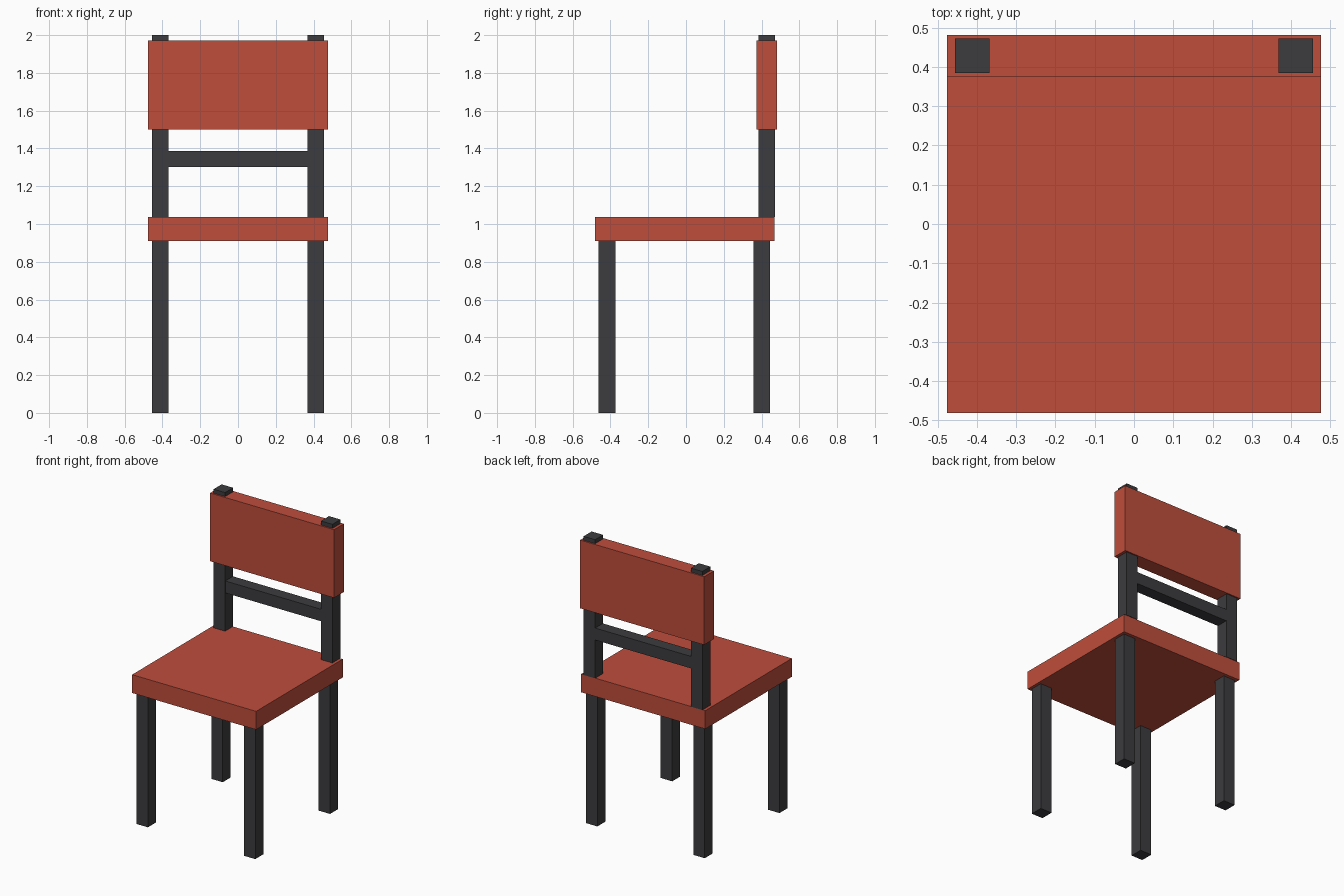
import bpy

if "Cube" in bpy.data.objects:
    bpy.data.objects.remove(bpy.data.objects["Cube"])


def material(name, color):
    mat = bpy.data.materials.new(name)
    mat.diffuse_color = color
    mat.use_nodes = True
    mat.node_tree.nodes["Principled BSDF"].inputs["Base Color"].default_value = mat.diffuse_color
    return mat


red = material("red_paint", (0.52, 0.075, 0.045, 1))
dark = material("dark_frame", (0.045, 0.045, 0.05, 1))


def box(name, x, y, z, mat):
    """Box spanning the (min, max) ranges on each axis."""
    spans = (x, y, z)
    bpy.ops.mesh.primitive_cube_add(size=1, location=[(a + b) / 2 for a, b in spans])
    ob = bpy.context.object
    ob.name = name
    ob.scale = [b - a for a, b in spans]
    bpy.ops.object.transform_apply(location=False, rotation=False, scale=True)
    ob.data.materials.append(mat)
    return ob


# Seat and backrest panel
box("seat", (-0.476, 0.476), (-0.481, 0.469), (0.911, 1.038), red)
box("backrest", (-0.476, 0.476), (0.374, 0.481), (1.499, 1.972), red)

# Legs and back posts, one of each per side
for side, x in (("left", (-0.456, -0.368)), ("right", (0.368, 0.456))):
    box(f"front_leg_{side}", x, (-0.462, -0.374), (0, 0.911), dark)
    box(f"back_leg_{side}", x, (0.358, 0.446), (0, 0.911), dark)
    box(f"back_post_{side}", x, (0.384, 0.472), (1.038, 2.0), dark)

# Cross rail between the posts
box("back_rail", (-0.368, 0.368), (0.386, 0.470), (1.303, 1.386), dark)
